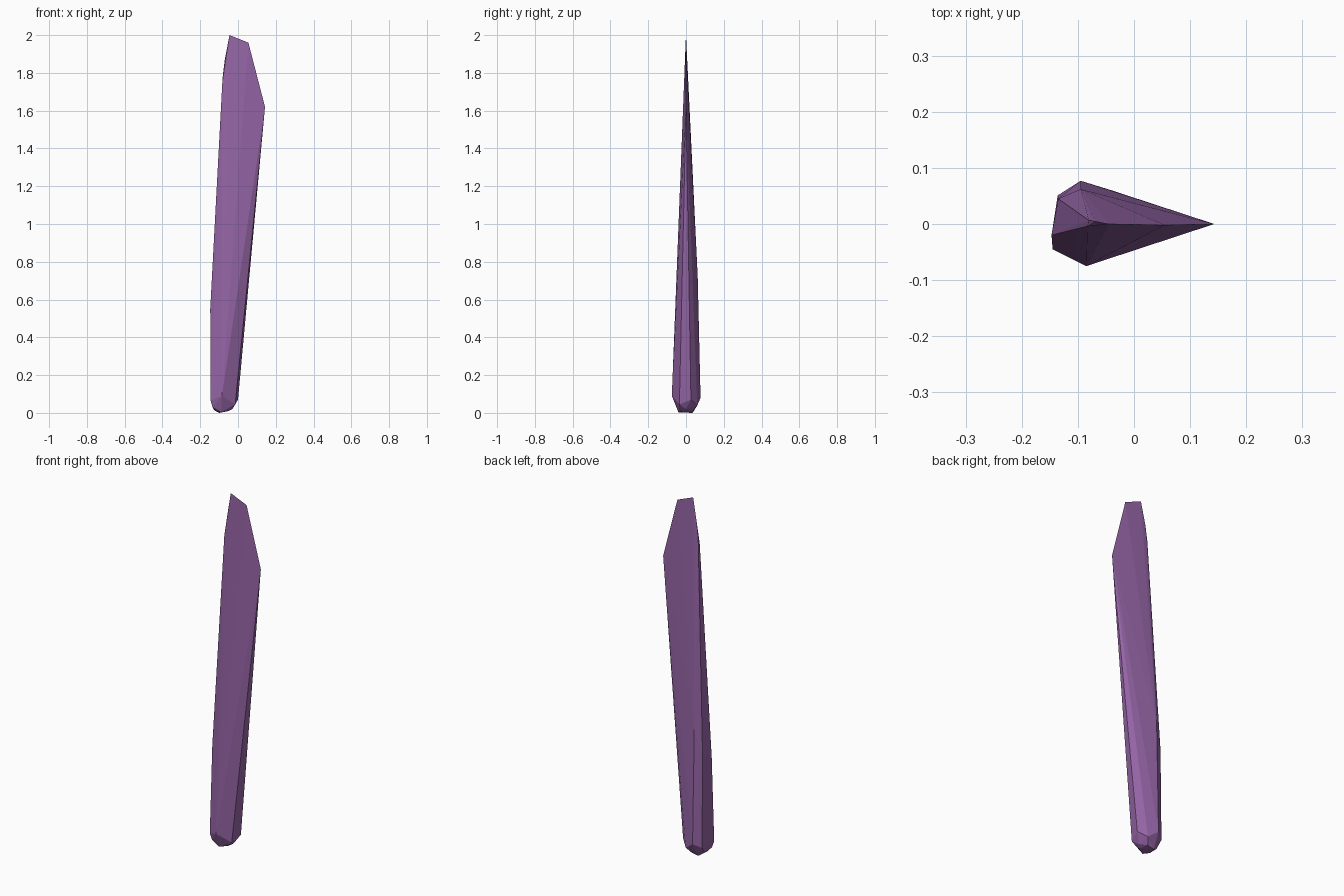
import bpy, bmesh

# Key points of the faceted blade, grouped by level
butt = [(-0.12, -0.02, 0.01), (-0.09, -0.04, 0.003), (-0.05, -0.02, 0.01),
        (-0.06, 0.035, 0.008), (-0.10, 0.035, 0.0), (-0.03, 0.0, 0.02)]
grip = [(-0.145, -0.045, 0.065), (-0.085, -0.075, 0.09), (-0.015, -0.035, 0.045),
        (0.0, 0.026, 0.07), (-0.04, 0.06, 0.04), (-0.095, 0.077, 0.08),
        (-0.136, 0.051, 0.06), (-0.135, -0.04, 0.03), (-0.13, 0.02, 0.02)]
spine = [(-0.147, -0.02, 0.55), (-0.135, 0.045, 0.58), (-0.095, 0.062, 0.72),
         (-0.083, -0.004, 1.75), (-0.081, 0.007, 1.78), (-0.07, 0.005, 1.87)]
tip = [(-0.045, 0.0, 2.0), (0.055, -0.002, 1.96), (0.143, 0.0, 1.62)]

# Wrap the points in a tight faceted skin
bm = bmesh.new()
for p in butt + grip + spine + tip:
    bm.verts.new(p)
res = bmesh.ops.convex_hull(bm, input=bm.verts[:])
loose = [v for v in bm.verts if not v.link_faces]
bmesh.ops.delete(bm, geom=loose, context='VERTS')
bmesh.ops.recalc_face_normals(bm, faces=bm.faces[:])
mesh = bpy.data.meshes.new("blade")
bm.to_mesh(mesh)
bm.free()

blade = bpy.data.objects.new("blade", mesh)
bpy.context.collection.objects.link(blade)
mat = bpy.data.materials.new("purple")
mat.diffuse_color = (0.30, 0.13, 0.38, 1)
mesh.materials.append(mat)
